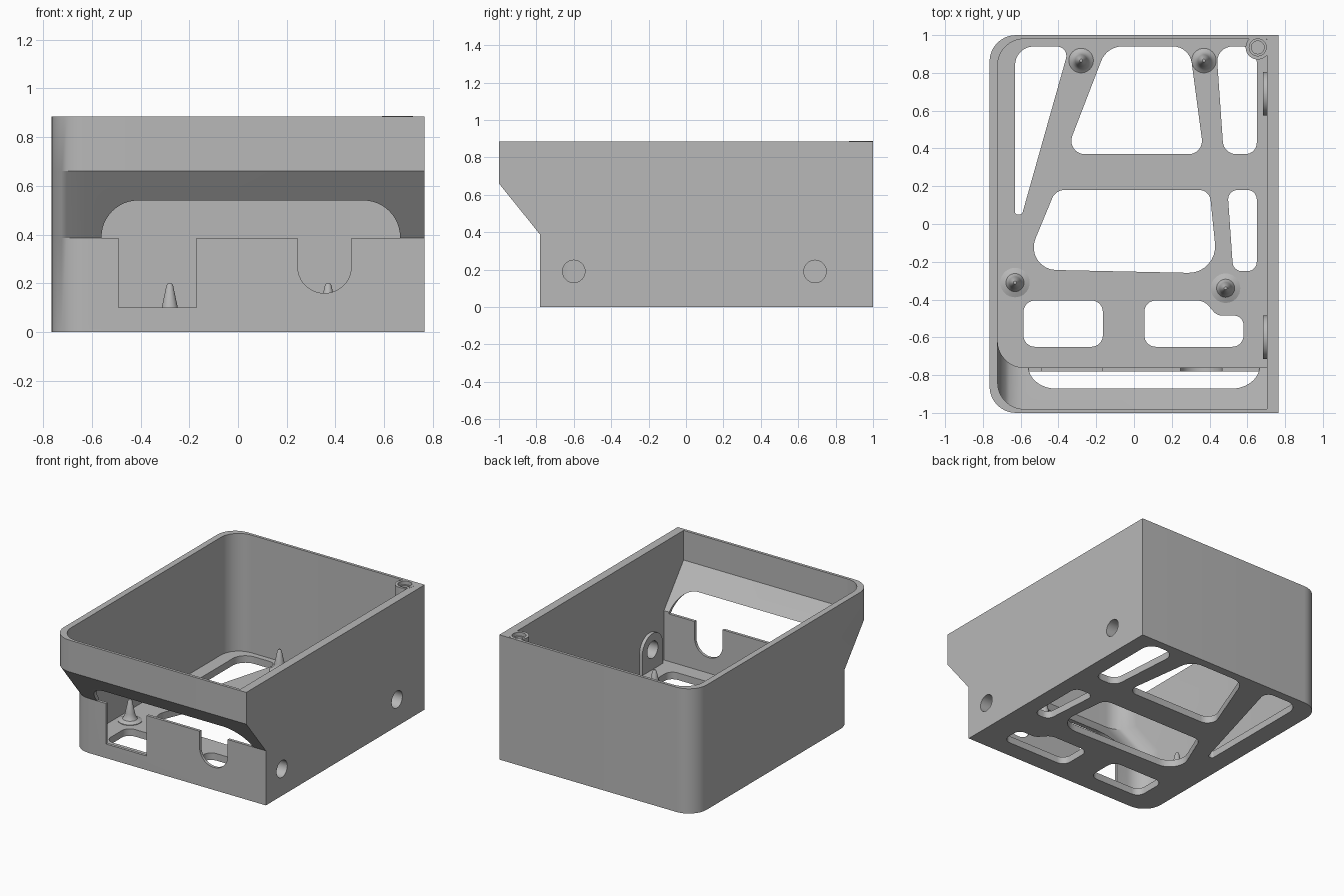
import bpy, bmesh, math
from mathutils import Vector

if "Cube" in bpy.data.objects:
    bpy.data.objects.remove(bpy.data.objects["Cube"], do_unlink=True)

grey = bpy.data.materials.new("plain grey")
grey.use_nodes = True
grey.diffuse_color = (0.48, 0.48, 0.48, 1)
grey.node_tree.nodes["Principled BSDF"].inputs["Base Color"].default_value = grey.diffuse_color


def rounded(corners, steps=8):
    """Outline from (x, y, radius) corners, each replaced by an arc."""
    out = []
    for i, (x, y, r) in enumerate(corners):
        p = Vector((x, y))
        if r == 0:
            out.append(p)
            continue
        a = (Vector(corners[i - 1][:2]) - p).normalized()
        b = (Vector(corners[(i + 1) % len(corners)][:2]) - p).normalized()
        half = a.angle(b) / 2
        centre = p + (a + b).normalized() * (r / math.sin(half))
        start = p + a * (r / math.tan(half)) - centre
        end = p + b * (r / math.tan(half)) - centre
        sweep = start.angle_signed(end)
        for k in range(steps + 1):
            t = sweep * k / steps
            c, s = math.cos(t), math.sin(t)
            # angle_signed is clockwise positive
            out.append(centre + Vector((start.x * c + start.y * s, start.y * c - start.x * s)))
    return out


def loft(name, rings):
    """Skin a stack of equal rings and cap both ends."""
    bm = bmesh.new()
    rows = [[bm.verts.new(p) for p in ring] for ring in rings]
    n = len(rows[0])
    for low, high in zip(rows, rows[1:]):
        for i in range(n):
            j = (i + 1) % n
            bm.faces.new((low[i], low[j], high[j], high[i]))
    bm.faces.new(rows[0])
    bm.faces.new(rows[-1])
    bmesh.ops.recalc_face_normals(bm, faces=bm.faces)
    mesh = bpy.data.meshes.new(name)
    bm.to_mesh(mesh)
    bm.free()
    obj = bpy.data.objects.new(name, mesh)
    mesh.materials.append(grey)
    bpy.context.collection.objects.link(obj)
    return obj


def prism(name, outline, axis, lo, hi):
    """Extrude an outline along the given axis."""
    place = {"x": lambda p, d: (d, p[0], p[1]),
             "y": lambda p, d: (p[0], d, p[1]),
             "z": lambda p, d: (p[0], p[1], d)}[axis]
    return loft(name, [[place(p, d) for p in outline] for d in (lo, hi)])


def circle(x, y, r, n=32):
    return [(x + r * math.cos(2 * math.pi * i / n), y + r * math.sin(2 * math.pi * i / n))
            for i in range(n)]


def lathe(name, x, y, profile):
    return loft(name, [[(*p, z) for p in circle(x, y, r)] for r, z in profile])


def select(obj):
    bpy.ops.object.select_all(action="DESELECT")
    obj.select_set(True)
    bpy.context.view_layer.objects.active = obj


def cut(target, cutter, keep=False):
    cutter.hide_render = True
    mod = target.modifiers.new("cut", "BOOLEAN")
    mod.operation, mod.solver, mod.object = "DIFFERENCE", "EXACT", cutter
    select(target)
    bpy.ops.object.modifier_apply(modifier=mod.name)
    if not keep:
        bpy.data.objects.remove(cutter, do_unlink=True)


def box_ring(x0, x1, front, back, z):
    """Plan of the case: rounded on its right side, square on its left."""
    plan = rounded([(x0, front, 0.14), (x1, front, 0), (x1, back, 0), (x0, back, 0.14)])
    return [(p.x, p.y, z) for p in plan]


# Case: flared outer skin minus flared cavity
FLOOR, TOP = 0.05, 0.885
case = loft("case", [box_ring(-0.765, 0.765, f, 1, z) for f, z in
                     ((-0.78, 0), (-0.78, 0.387), (-1, 0.66), (-1, TOP))])
cut(case, loft("cavity", [box_ring(-0.722, 0.705, f, 0.98, z) for f, z in
                          ((-0.76, FLOOR), (-0.76, 0.4), (-0.98, 0.675), (-0.98, 1))]))

# Floor openings
floor_holes = [
    [(-0.63, 0.94, 0.1), (-0.342, 0.94, 0.05), (-0.593, 0.05, 0.02), (-0.63, 0.05, 0.015)],
    [(-0.144, 0.94, 0.12), (0.294, 0.94, 0.1), (0.37, 0.37, 0.07), (-0.364, 0.37, 0.07)],
    [(0.435, 0.94, 0.08), (0.65, 0.94, 0.08), (0.65, 0.37, 0.06), (0.475, 0.37, 0.07)],
    [(-0.415, 0.18, 0.07), (0.40, 0.18, 0.06), (0.445, -0.262, 0.14), (-0.589, -0.24, 0.12)],
    [(0.495, 0.18, 0.05), (0.65, 0.18, 0.05), (0.65, -0.25, 0.05), (0.525, -0.25, 0.05)],
    [(-0.585, -0.405, 0.06), (-0.165, -0.405, 0.06), (-0.165, -0.65, 0.06), (-0.585, -0.65, 0.06)],
    [(0.055, -0.405, 0.06), (0.37, -0.405, 0.08), (0.44, -0.485, 0.06), (0.58, -0.485, 0.05),
     (0.58, -0.65, 0.06), (0.055, -0.65, 0.06)],
]
for corners in floor_holes:
    cut(case, prism("floor_hole", rounded(corners), "z", -0.1, 0.08))

# Front openings: wide window, square notch and round-bottomed notch
front_holes = [
    [(-0.56, 0.387, 0), (0.665, 0.387, 0), (0.665, 0.54, 0.15), (-0.56, 0.54, 0.15)],
    [(-0.49, 0.1, 0), (-0.17, 0.1, 0), (-0.17, 0.45, 0), (-0.49, 0.45, 0)],
    [(0.245, 0.16, 0.109), (0.465, 0.16, 0.109), (0.465, 0.45, 0), (0.245, 0.45, 0)],
]
for corners in front_holes:
    cut(case, prism("front_hole", rounded(corners, 12), "y", -1.2, -0.7))

# Side tabs with a bolt hole through tab and wall
for label, y in (("front", -0.6), ("back", 0.69)):
    outline = rounded([(y - 0.115, 0.03, 0), (y + 0.115, 0.03, 0),
                       (y + 0.115, 0.305, 0.114), (y - 0.115, 0.305, 0.114)], 12)
    tab = prism(label + "_side_tab", outline, "x", 0.682, 0.72)
    bolt = prism("bolt_hole", circle(y, 0.19, 0.06), "x", 0.6, 0.9)
    cut(case, bolt, keep=True)
    cut(tab, bolt)

# Locating pins with flared feet
for i, (x, y, foot) in enumerate(((-0.28, 0.865, 0.065), (0.37, 0.865, 0.065),
                                  (-0.63, -0.31, 0.078), (0.485, -0.34, 0.078))):
    lathe("pin_%d" % (i + 1), x, y, [(foot, 0.03), (foot, FLOOR + 0.004), (0.048, 0.066),
                                     (0.036, 0.085), (0.032, 0.105), (0.014, 0.19), (0.008, 0.2)])

# Screw boss in the back corner, tapering into the wall below
BX, BY, RIM = 0.655, 0.935, TOP + 0.001
stack = [(0.71, 0.985, 0.01, 0.62), (BX, BY, 0.064, 0.72), (BX, BY, 0.064, RIM),
         (BX, BY, 0.045, RIM), (BX, BY, 0.045, 0.86), (BX, BY, 0.034, 0.86), (BX, BY, 0.034, 0.74)]
loft("screw_boss", [[(*p, z) for p in circle(x, y, r)] for x, y, r, z in stack])

# Smooth the curved faces and keep the edges crisp
for obj in list(bpy.context.collection.objects):
    if obj.type == "MESH" and grey.name in obj.data.materials:
        select(obj)
        bpy.ops.object.shade_smooth_by_angle(angle=math.radians(30))
